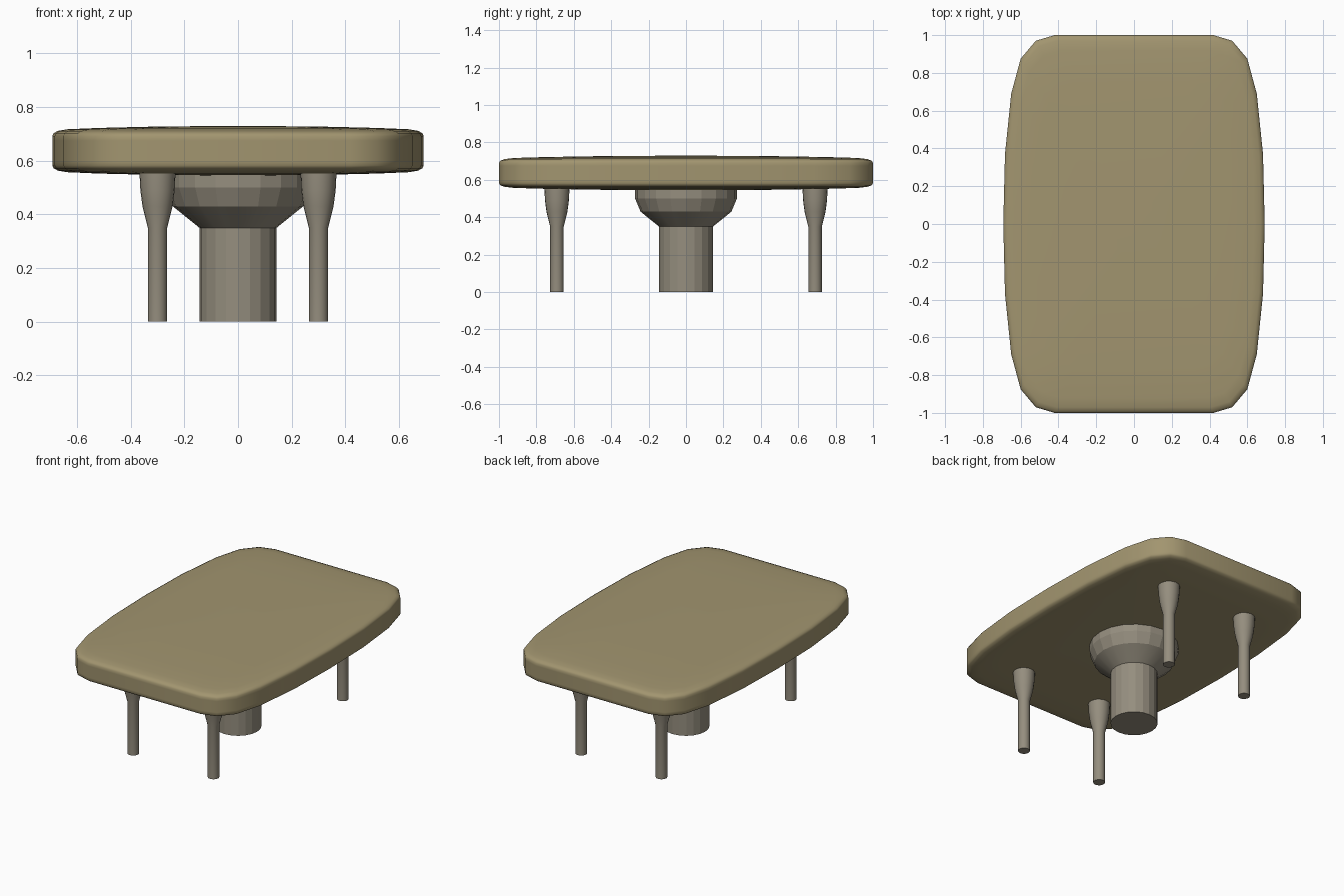
import bpy, bmesh
from math import cos, sin, pi, radians

if "Cube" in bpy.data.objects:
    bpy.data.objects.remove(bpy.data.objects["Cube"])


def material(name, color):
    m = bpy.data.materials.new(name)
    m.diffuse_color = (*color, 1)
    m.use_nodes = True
    m.node_tree.nodes["Principled BSDF"].inputs["Base Color"].default_value = m.diffuse_color
    return m


def loft(name, rings, mat, angle=30):
    """Skin a stack of equal-length point rings and cap both ends."""
    bm = bmesh.new()
    loops = [[bm.verts.new(p) for p in ring] for ring in rings]
    n = len(loops[0])
    for a, b in zip(loops, loops[1:]):
        for i in range(n):
            j = (i + 1) % n
            bm.faces.new((a[i], a[j], b[j], b[i]))
    bm.faces.new(loops[0][::-1])
    bm.faces.new(loops[-1])
    bmesh.ops.recalc_face_normals(bm, faces=bm.faces[:])
    me = bpy.data.meshes.new(name)
    bm.to_mesh(me)
    bm.free()
    ob = bpy.data.objects.new(name, me)
    bpy.context.collection.objects.link(ob)
    me.materials.append(mat)
    bpy.ops.object.select_all(action='DESELECT')
    ob.select_set(True)
    bpy.context.view_layer.objects.active = ob
    bpy.ops.object.shade_smooth_by_angle(angle=radians(angle))
    return ob


def turned(name, profile, x, y, sides, mat, angle=30):
    """Round part from (radius, z) pairs."""
    rings = [[(x + r * cos(2 * pi * i / sides), y + r * sin(2 * pi * i / sides), z)
              for i in range(sides)] for r, z in profile]
    return loft(name, rings, mat, angle)


wood = material("tan_top", (0.36, 0.30, 0.16))
base = material("grey_brown_base", (0.30, 0.27, 0.21))

# Table top: bowed outline, softly domed above and below
quarter = [(0.692, 0), (0.683, 0.37), (0.65, 0.69), (0.60, 0.875), (0.52, 0.97), (0.42, 1.0)]
half = quarter + [(-x, y) for x, y in quarter[::-1]]
outline = half + [(-x, -y) for x, y in half[1:-1]]
edge = [(1.0, 0.038), (1.0, 0.055), (0.992, 0.066), (0.97, 0.074), (0.92, 0.080),
        (0.75, 0.085), (0.45, 0.090), (0.15, 0.092)]
mid = 0.637
stack = [(s, mid - h) for s, h in edge[::-1]] + [(s, mid + h) for s, h in edge]
loft("table_top", [[(x * s, y * s, z) for x, y in outline] for s, z in stack], wood, 60)

# Central pedestal: column flaring to a faceted cup
turned("pedestal", [(0.144, 0), (0.144, 0.35), (0.243, 0.43), (0.272, 0.5), (0.272, 0.55)],
       0, 0, 20, base, 15)

# Four slim legs with flared tops
leg = [(0.036, 0), (0.036, 0.35), (0.056, 0.43), (0.064, 0.49), (0.067, 0.552)]
for sx, side in ((-1, "left"), (1, "right")):
    for sy, end in ((-1, "front"), (1, "back")):
        turned(f"{end}_{side}_leg", leg, 0.30 * sx, 0.69 * sy, 20, base)
